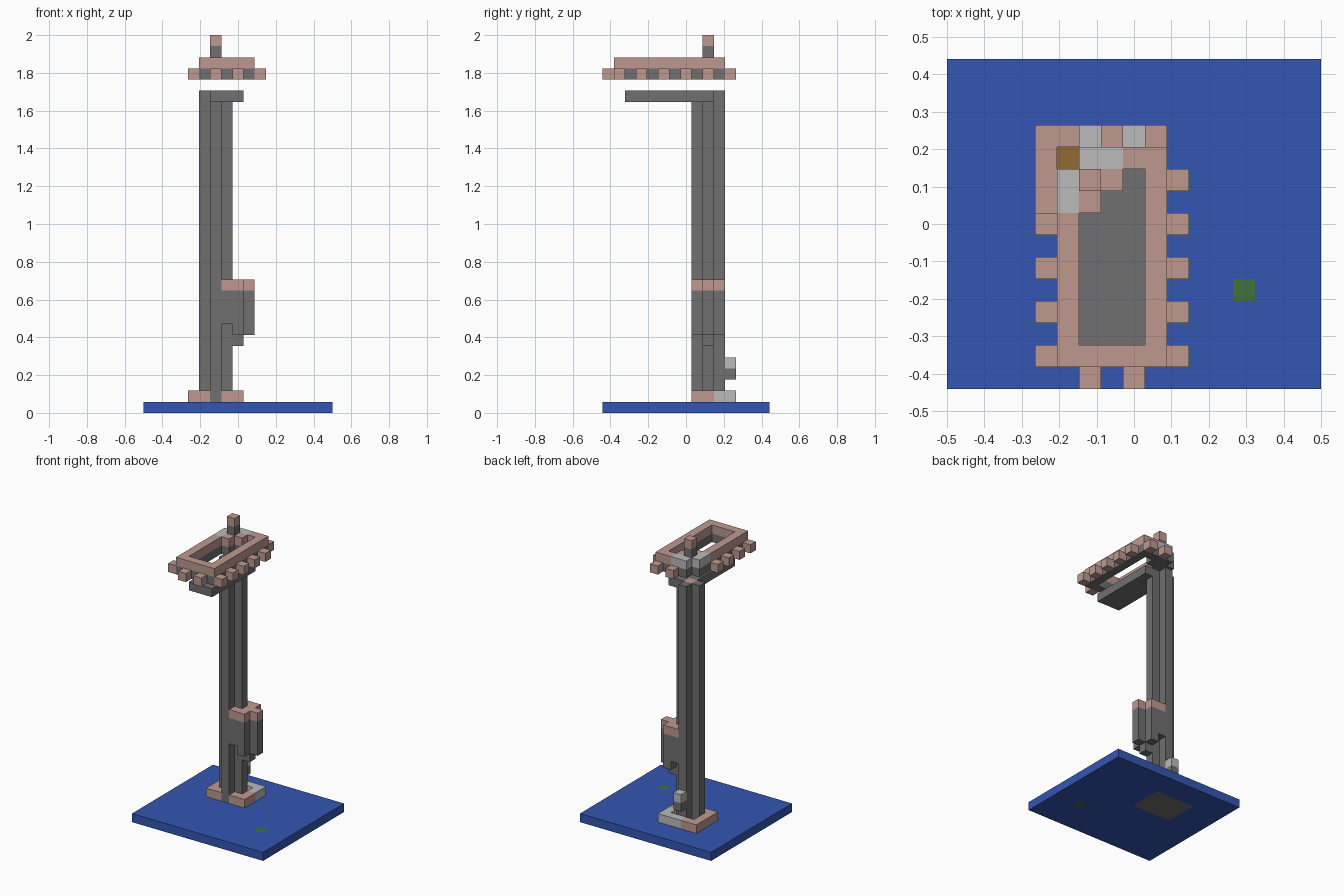
import bpy, bmesh
from mathutils import Vector

if "Cube" in bpy.data.objects:
    bpy.data.objects.remove(bpy.data.objects["Cube"])

U = 2 / 34                                  # edge of one block
ORIGIN = Vector((-8.5, -7.5, 0))            # block grid corner


def material(name, hex_colour):
    rgb = [int(hex_colour[i:i + 2], 16) / 255 for i in (0, 2, 4)]
    lin = [c / 12.92 if c <= 0.04045 else ((c + 0.055) / 1.055) ** 2.4 for c in rgb]
    m = bpy.data.materials.new(name)
    m.use_nodes = True
    m.diffuse_color = (*lin, 1)
    m.node_tree.nodes["Principled BSDF"].inputs["Base Color"].default_value = (*lin, 1)
    return m


PINK = material("pink_stone", "bd9990")
GREY = material("dark_grey_stone", "717071")
LIGHT = material("light_grey_stone", "bbbbbb")
BROWN = material("brown_earth", "916a33")
BLUE = material("blue_water", "3356b2")
GREEN = material("green_leaf", "41703c")


def box(x0, x1, y0, y1, z0, z1):
    """Set of grid blocks filling a range."""
    return {(x, y, z) for x in range(x0, x1) for y in range(y0, y1) for z in range(z0, z1)}


def cell(x, y, z0, z1):
    return box(x, x + 1, y, y + 1, z0, z1)


AXES = [Vector(v) for v in ((1, 0, 0), (0, 1, 0), (0, 0, 1))]


def blocks(name, mat, cells):
    """Outer skin of a set of blocks, with flat areas merged."""
    bm = bmesh.new()
    for c in cells:
        centre = Vector(c) + Vector((0.5, 0.5, 0.5)) + ORIGIN
        for i, axis in enumerate(AXES):
            a, b = AXES[(i + 1) % 3] / 2, AXES[(i + 2) % 3] / 2
            for s in (1, -1):
                n = axis * s
                if tuple(int(v) for v in Vector(c) + n) in cells:
                    continue
                p = centre + n / 2
                ring = [p - a - b, p + a - b, p + a + b, p - a + b][::s]
                bm.faces.new([bm.verts.new(v * U) for v in ring])
    bmesh.ops.remove_doubles(bm, verts=bm.verts, dist=U / 100)
    bmesh.ops.dissolve_limit(bm, angle_limit=0.01, verts=bm.verts, edges=bm.edges)
    me = bpy.data.meshes.new(name)
    bm.to_mesh(me)
    bm.free()
    me.materials.append(mat)
    ob = bpy.data.objects.new(name, me)
    bpy.context.collection.objects.link(ob)
    return ob


# Ground slab with a green spot and a stone footing
spot = cell(13, 4, 0, 1)
footing = box(4, 9, 8, 12, 0, 1)
blocks("water_slab", BLUE, box(0, 17, 0, 15, 0, 1) - spot - footing)
blocks("green_spot", GREEN, spot)
blocks("footing", GREY, footing)

# Thin earth floor inside the plinth
floor = blocks("earth_floor", BROWN, box(5, 8, 9, 11, 1, 2))
for v in floor.data.vertices:
    v.co.z = U if v.co.z < 1.5 * U else U + 0.004

# Pillar with a cross-shaped plan
cross = box(6, 7, 8, 11, 1, 29) | box(5, 8, 9, 10, 1, 29)
pillar_cap = cell(6, 9, 28, 29)

# Plinth ring around the pillar foot
ring = box(4, 9, 8, 12, 1, 2) - box(5, 8, 9, 11, 1, 2) - cross
plinth_light = box(6, 9, 11, 12, 1, 2) | cell(8, 10, 1, 2)
blocks("plinth", PINK, ring - plinth_light)
blocks("plinth_worn_corner", LIGHT, plinth_light)

# Pillar and the flat roof slab hanging forward from its top
blocks("pillar_and_roof_slab", GREY, (cross | box(6, 9, 2, 10, 28, 29)) - pillar_cap)
blocks("pillar_cap", PINK, pillar_cap)

# Side turret, stepped underneath
turret = cell(8, 9, 6, 11) | cell(9, 9, 7, 11)
for y in (8, 10):
    turret |= cell(7, y, 8, 11) | cell(8, y, 7, 11)
blocks("turret", GREY, turret)
blocks("turret_top", PINK, box(7, 9, 8, 11, 11, 12) - cross | cell(9, 9, 11, 12))

# Small lantern on the back
blocks("lantern_bracket", GREY, cell(6, 11, 3, 4))
blocks("lantern", LIGHT, cell(6, 11, 4, 5))

# Floating battlement ring with a broken corner
opening = box(6, 7, 2, 8, 30, 32) | box(7, 8, 2, 9, 30, 32) | box(8, 9, 2, 10, 30, 32)
post = cell(6, 9, 30, 33)
crown = box(5, 10, 1, 11, 30, 32) - opening - cell(5, 10, 30, 32) - post
worn = box(5, 6, 8, 10, 31, 32) | box(6, 8, 10, 11, 31, 32)
upper = {c for c in crown if c[2] == 31}
blocks("crown_underside", GREY, crown - upper)
blocks("crown", PINK, upper - worn)
blocks("crown_worn_corner", LIGHT, worn)

# Teeth around the ring
teeth = set()
for y in range(1, 10, 2):
    teeth |= cell(10, y, 30, 31)
    if y < 9:
        teeth |= cell(4, y, 30, 31)
for x, y in ((6, 0), (8, 0), (7, 11), (9, 11)):
    teeth |= cell(x, y, 30, 31)
blocks("crown_teeth", PINK, teeth)

# Post rising from the ring
blocks("post", GREY, post)
blocks("post_tip", PINK, cell(6, 9, 33, 34))
